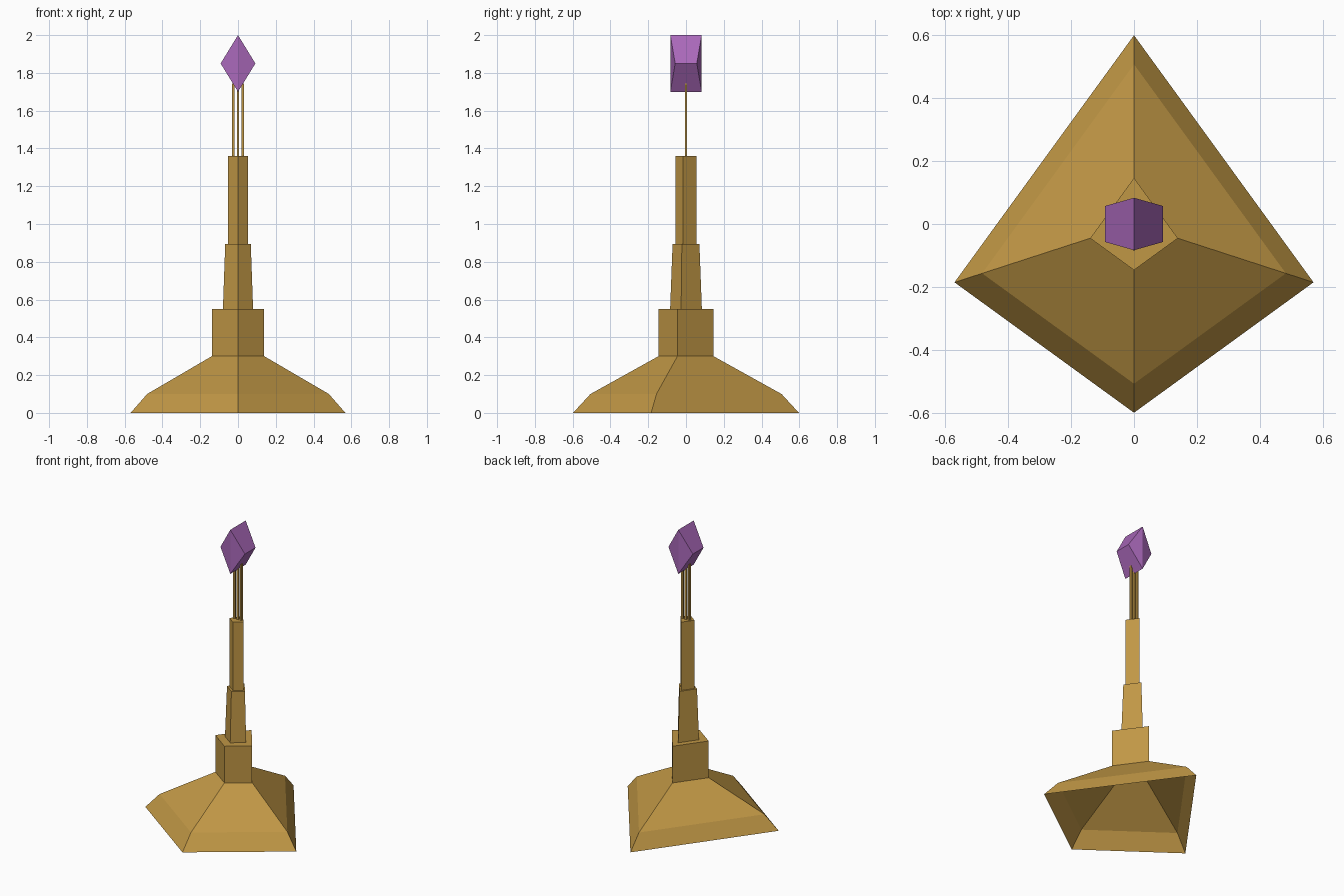
import bpy
from math import radians, cos, sin

if "Cube" in bpy.data.objects:
    bpy.data.objects.remove(bpy.data.objects["Cube"])


def material(name, rgb):
    m = bpy.data.materials.new(name)
    m.diffuse_color = (*rgb, 1)
    m.use_nodes = True
    m.node_tree.nodes["Principled BSDF"].inputs["Base Color"].default_value = m.diffuse_color
    return m


def add_mesh(name, verts, faces, mat):
    me = bpy.data.meshes.new(name)
    me.from_pydata(verts, [], faces)
    me.materials.append(mat)
    ob = bpy.data.objects.new(name, me)
    bpy.context.collection.objects.link(ob)
    return ob


gold = material("gold", (0.53, 0.31, 0.06))
purple = material("purple", (0.40, 0.14, 0.49))

# Kite-shaped cross-section shared by the whole tower
KITE = [(cos(radians(a)), sin(radians(a))) for a in (-90, -18, 90, 198)]


def kite_loft(name, profile, mat):
    """Stack kite rings of (radius, z), open below and capped on top."""
    n = len(KITE)
    verts = [(r * x, r * y, z) for r, z in profile for x, y in KITE]
    faces = [(i * n + k, i * n + (k + 1) % n, (i + 1) * n + (k + 1) % n, (i + 1) * n + k)
             for i in range(len(profile) - 1) for k in range(n)]
    faces.append(tuple(range(len(verts) - n, len(verts))))
    return add_mesh(name, verts, faces, mat)


# Flared hollow base and stepped shaft
kite_loft("tower", [(0.598, 0), (0.506, 0.1), (0.146, 0.3), (0.146, 0.55),
                    (0.084, 0.55), (0.071, 0.895), (0.055, 0.895), (0.055, 1.36)], gold)

# Three thin rods carrying the crystal
for i, x in enumerate((-0.025, 0, 0.025)):
    bpy.ops.mesh.primitive_cube_add(size=1, location=(x, 0, 1.55))
    rod = bpy.context.object
    rod.name = f"rod_{i + 1}"
    rod.scale = (0.013, 0.013, 0.39)
    rod.data.materials.append(gold)

# Diamond crystal, end faces creased along the vertical centre line
ring = [(0, 0.083, 2.0), (0.092, 0.057, 1.85), (0, 0.083, 1.7), (-0.092, 0.057, 1.85)]
verts = [(x, s * y, z) for s in (-1, 1) for x, y, z in ring]
faces = [(k, k + 4, (k + 1) % 4 + 4, (k + 1) % 4) for k in range(4)]
faces += [(0, 1, 2), (0, 2, 3), (4, 6, 5), (4, 7, 6)]
crystal = add_mesh("crystal", verts, [f[::-1] for f in faces], purple)
